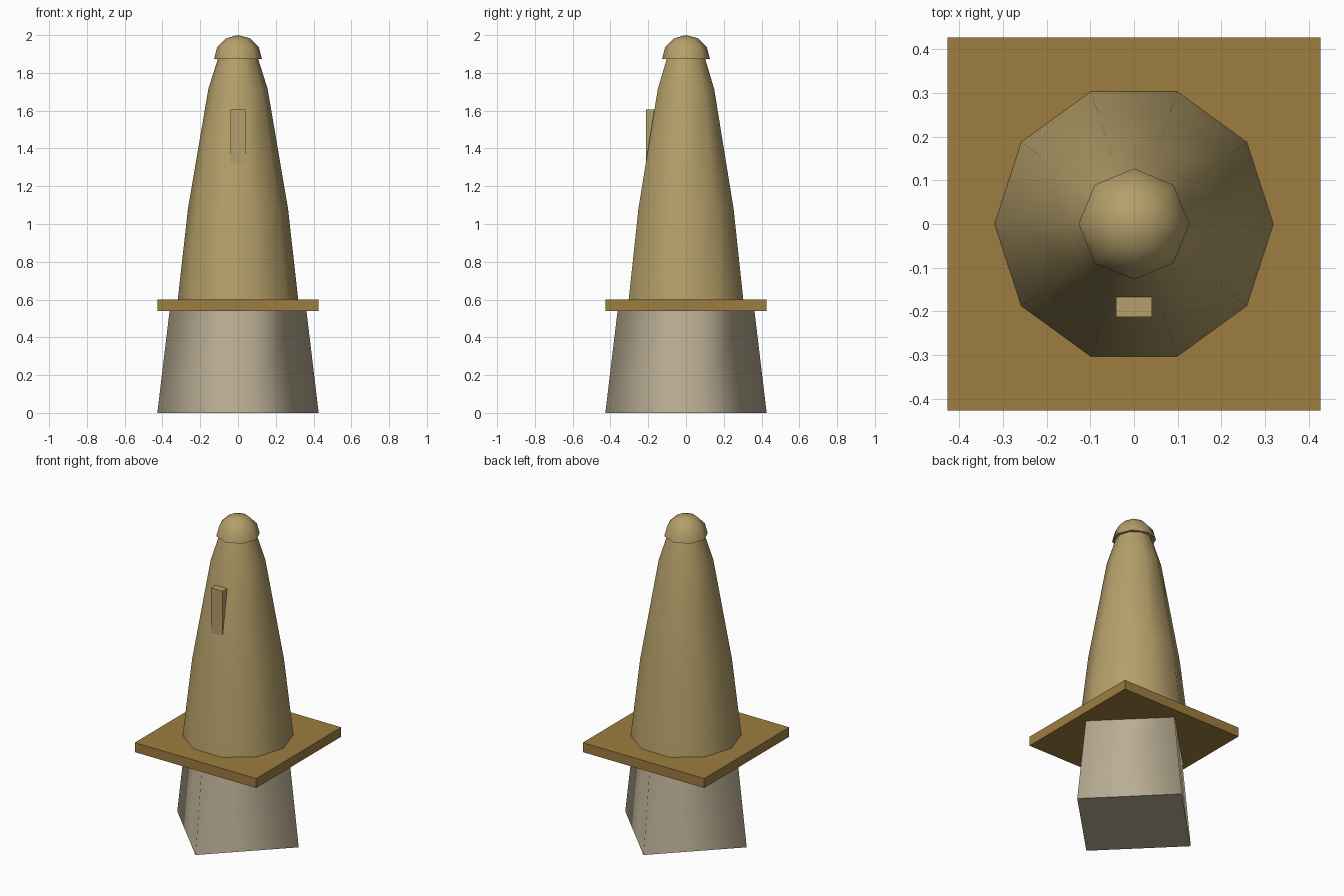
import bpy, bmesh, math

if "Cube" in bpy.data.objects:
    bpy.data.objects.remove(bpy.data.objects["Cube"])

def material(name, rgb):
    m = bpy.data.materials.new(name)
    m.diffuse_color = (*rgb, 1)
    m.use_nodes = True
    m.node_tree.nodes["Principled BSDF"].inputs["Base Color"].default_value = m.diffuse_color
    return m

stone = material("pale stone", (0.50, 0.43, 0.30))
plaster = material("tan plaster", (0.46, 0.35, 0.145))
wood = material("brown wood", (0.34, 0.205, 0.05))

def lathe(name, profile, sides, mat, smooth=True):
    """Revolve (radius, z) points with a corner on the x axis, closing both ends."""
    bm = bmesh.new()
    rings = []
    for r, z in profile:
        n = sides if r > 0 else 1
        rings.append([bm.verts.new((r * math.cos(math.tau * i / sides),
                                    r * math.sin(math.tau * i / sides), z)) for i in range(n)])
    for a, b in zip(rings, rings[1:]):
        for i in range(sides):
            j = (i + 1) % sides
            top = [b[0]] if len(b) == 1 else [b[j], b[i]]
            bm.faces.new([a[i], a[j]] + top).smooth = smooth
    caps = [bm.faces.new(rings[0][::-1])]
    if len(rings[-1]) > 1:
        caps.append(bm.faces.new(rings[-1]))
    for f in caps:                      # crisp rims around the flat ends
        for e in f.edges:
            e.smooth = False
    return finish(name, bm, mat)

def box(name, size, centre, mat):
    bm = bmesh.new()
    bmesh.ops.create_cube(bm, size=1)
    bmesh.ops.scale(bm, vec=size, verts=bm.verts)
    bmesh.ops.translate(bm, vec=centre, verts=bm.verts)
    return finish(name, bm, mat)

def finish(name, bm, mat):
    me = bpy.data.meshes.new(name)
    bm.to_mesh(me)
    bm.free()
    me.materials.append(mat)
    ob = bpy.data.objects.new(name, me)
    bpy.context.collection.objects.link(ob)
    return ob

# Four-sided tapering base, corners on the axes
lathe("stone_base", [(0.427, 0), (0.36, 0.56)], 4, stone)
# Square gallery deck
box("gallery_deck", (0.854, 0.854, 0.06), (0, 0, 0.57), wood)
# Ten-sided tower body
lathe("tower_body", [(0.32, 0.59), (0.265, 1.08), (0.157, 1.715), (0.105, 1.88)], 10, plaster)
# Eight-sided domed cap
R = 0.127
dome = [(R * math.cos(math.radians(a)), 1.873 + R * math.sin(math.radians(a))) for a in (0, 30, 60)]
lathe("domed_cap", dome + [(0, 2.0)], 8, plaster)
# Front block that emerges from the tower wall
box("front_block", (0.082, 0.10, 0.30), (0, -0.163, 1.455), plaster)
